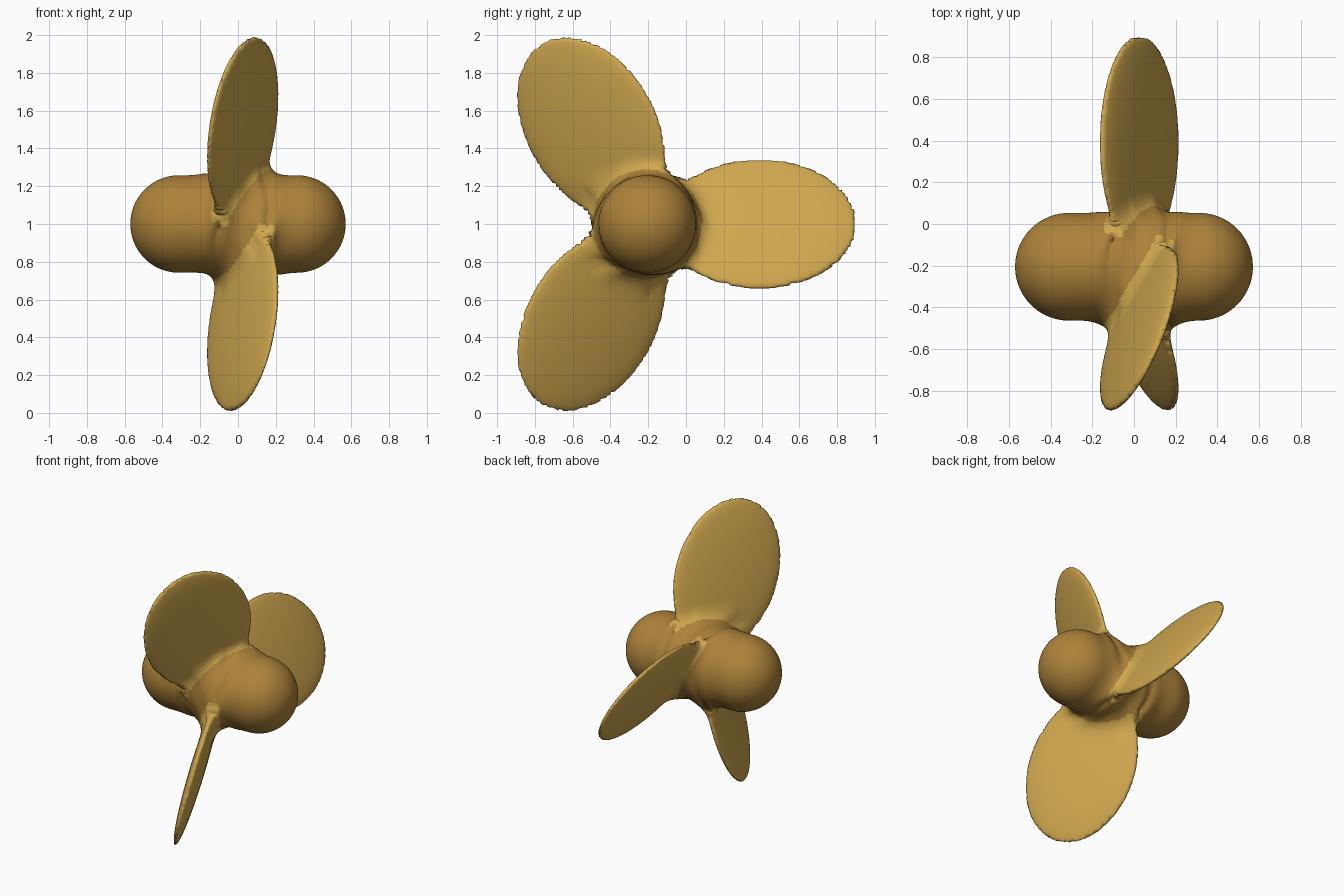
import bpy, bmesh, math
from mathutils import Vector, Matrix

if "Cube" in bpy.data.objects:
    bpy.data.objects.remove(bpy.data.objects["Cube"])

CENTRE = Vector((0, -0.205, 1.0))
HUB_R, HUB_HALF = 0.258, 0.312            # capsule radius, half straight length
BLADE = Vector((0.047, 0.512, 0.388))     # blade semi-axes: thickness, length, chord
BLEND = 0.12                              # fillet size between blades and hub


def material(name, rgb):
    m = bpy.data.materials.new(name)
    m.diffuse_color = (*rgb, 1)
    m.use_nodes = True
    m.node_tree.nodes["Principled BSDF"].inputs["Base Color"].default_value = m.diffuse_color
    return m


# Blade placement: pitched about its own axis, moved out, repeated round the hub
PITCH = Matrix.Translation((0.025, 0.595, 0)) @ Matrix.Rotation(math.radians(-28.3), 4, 'Y').inverted()
if (PITCH.to_3x3() @ Vector((0, 0, 1))).x > 0:   # leading edge leans to -x
    PITCH = Matrix.Translation((0.025, 0.595, 0)) @ Matrix.Rotation(math.radians(-28.3), 4, 'Y')
FRAMES = [Matrix.Translation(CENTRE) @ Matrix.Rotation(math.radians(120 * i), 4, 'X') @ PITCH
          for i in range(3)]
INVERSE = [m.inverted() for m in FRAMES]


# Distance to the hub, to the nearest blade, and to the filleted whole
def hub_dist(p):
    q = p - CENTRE
    x = max(abs(q.x) - HUB_HALF, 0)
    return math.sqrt(x * x + q.y * q.y + q.z * q.z) - HUB_R


def blade_dist(p, inv):
    q = inv @ p
    a = Vector((q.x / BLADE.x, q.y / BLADE.y, q.z / BLADE.z))
    b = Vector((a.x / BLADE.x, a.y / BLADE.y, a.z / BLADE.z)).length
    k = a.length
    return k * (k - 1) / max(b, 1e-6)


def whole_dist(p):
    d = hub_dist(p)
    for inv in INVERSE:
        e = blade_dist(p, inv)
        h = max(BLEND - abs(d - e), 0) / BLEND
        d = min(d, e) - h * h * BLEND / 4
    return d


# Rough shape: capsule hub plus three ellipsoid blades
bm = bmesh.new()
bmesh.ops.create_cone(bm, cap_ends=True, segments=48, radius1=HUB_R, radius2=HUB_R, depth=2 * HUB_HALF,
                      matrix=Matrix.Translation(CENTRE) @ Matrix.Rotation(math.pi / 2, 4, 'Y'))
for s in (-1, 1):
    bmesh.ops.create_uvsphere(bm, u_segments=48, v_segments=24, radius=HUB_R,
                              matrix=Matrix.Translation(CENTRE + Vector((s * HUB_HALF, 0, 0))))
for m in FRAMES:
    bmesh.ops.create_uvsphere(bm, u_segments=64, v_segments=40, radius=1,
                              matrix=m @ Matrix.Diagonal((*BLADE, 1)))
mesh = bpy.data.meshes.new("propeller")
bm.to_mesh(mesh)
bm.free()
prop = bpy.data.objects.new("propeller", mesh)
bpy.context.collection.objects.link(prop)
bpy.context.view_layer.objects.active = prop
prop.select_set(True)

# Fuse into one skin
rm = prop.modifiers.new("fuse", 'REMESH')
rm.mode = 'VOXEL'
rm.voxel_size = 0.017
bpy.ops.object.modifier_apply(modifier=rm.name)
mesh = prop.data

# Pull the skin onto the filleted surface
E = 0.002
AXES = [Vector((E, 0, 0)), Vector((0, E, 0)), Vector((0, 0, E))]
for v in mesh.vertices:
    p = v.co.copy()
    for _ in range(4):
        d = whole_dist(p)
        if abs(d) < 0.0005:
            break
        g = Vector([(whole_dist(p + a) - d) / E for a in AXES])
        p -= g * max(-0.03, min(0.03, d / max(g.length_squared, 0.2)))
    v.co = p

# Bronze hub, golden blades
mesh.materials.clear()
mesh.materials.append(material("bronze hub", (0.42, 0.225, 0.042)))
mesh.materials.append(material("golden blade", (0.63, 0.39, 0.078)))
for f in mesh.polygons:
    c = f.center
    f.material_index = int(min(blade_dist(c, i) for i in INVERSE) < hub_dist(c))
    f.use_smooth = True
mesh.update()
